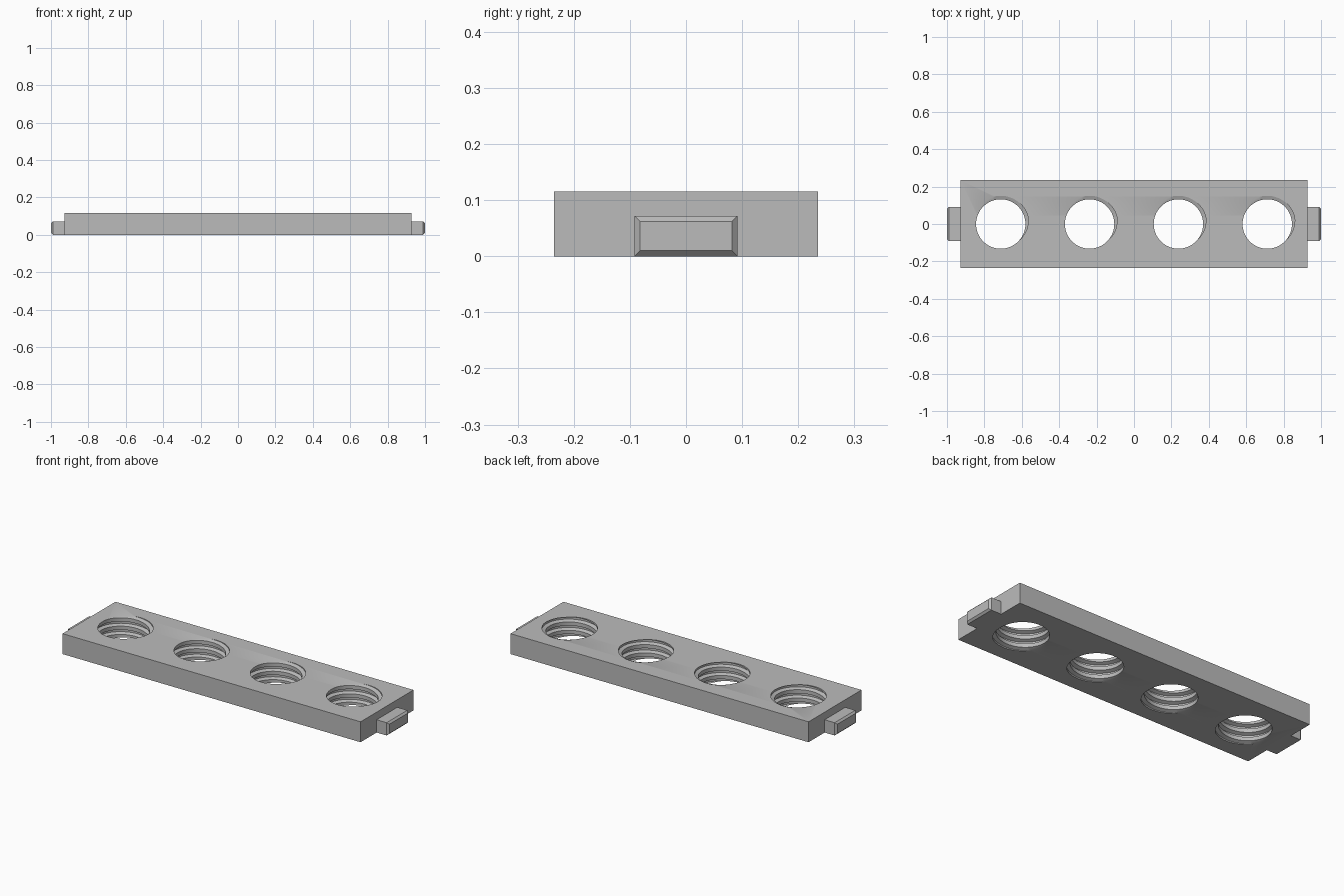
import bpy, bmesh, math

cube = bpy.data.objects.get("Cube")
if cube:
    bpy.data.objects.remove(cube, do_unlink=True)

HX, HY, H = 0.928, 0.235, 0.115          # plate half sizes and thickness
PITCH, R_MINOR, R_MAJOR = 0.047, 0.132, 0.151
HOLES = [-0.7125, -0.2375, 0.2375, 0.7125]
SEG = 64

grey = bpy.data.materials.new("plain_grey")
grey.use_nodes = True
colour = (0.5, 0.5, 0.5, 1)
grey.diffuse_color = colour
grey.node_tree.nodes["Principled BSDF"].inputs["Base Color"].default_value = colour


def finish(bm, name, smooth=False):
    bmesh.ops.recalc_face_normals(bm, faces=bm.faces)
    mesh = bpy.data.meshes.new(name)
    bm.to_mesh(mesh)
    bm.free()
    mesh.materials.append(grey)
    obj = bpy.data.objects.new(name, mesh)
    bpy.context.collection.objects.link(obj)
    if smooth:
        bpy.ops.object.select_all(action='DESELECT')
        obj.select_set(True)
        bpy.context.view_layer.objects.active = obj
        bpy.ops.object.shade_smooth_by_angle(angle=math.radians(25))
    return obj


def threaded_bore(bm, cx):
    """Helical thread surface running past both faces of the plate."""
    profile = [(-0.28, R_MINOR), (-0.125, R_MAJOR), (0.125, R_MAJOR), (0.28, R_MINOR)]
    rows = []
    for turn in range(-5, 3):
        for dz, r in profile:
            row = []
            for i in range(SEG + 1):
                a = math.tau * i / SEG
                z = H + PITCH * (turn + dz + a / math.tau - 1 / 6)
                row.append(bm.verts.new((cx + r * math.cos(a), r * math.sin(a), z)))
            rows.append(row)
    for low, high in zip(rows, rows[1:]):
        for i in range(SEG):
            bm.faces.new((low[i], low[i + 1], high[i + 1], high[i]))


# Plate with four threaded holes: trim the bores flush, then fill the faces around them
bm = bmesh.new()
for cx in HOLES:
    threaded_bore(bm, cx)
bmesh.ops.remove_doubles(bm, verts=bm.verts, dist=1e-5)
for z, up in ((H, 1), (0, -1)):
    bmesh.ops.bisect_plane(bm, geom=bm.verts[:] + bm.edges[:] + bm.faces[:], dist=1e-6,
                           plane_co=(0, 0, z), plane_no=(0, 0, up), clear_outer=True)
bmesh.ops.remove_doubles(bm, verts=bm.verts, dist=1e-5)

corners = [(-HX, -HY), (HX, -HY), (HX, HY), (-HX, HY)]
bottom, top = [[bm.verts.new((x, y, z)) for x, y in corners] for z in (0, H)]
for i in range(4):
    j = (i + 1) % 4
    bm.faces.new((bottom[i], bottom[j], top[j], top[i]))
for z in (0, H):
    rim = [e for e in bm.edges if e.is_boundary
           and all(abs(v.co.z - z) < 1e-4 for v in e.verts)]
    bmesh.ops.triangle_fill(bm, edges=rim, use_beauty=True, normal=(0, 0, 1))
finish(bm, "threaded_plate", smooth=True)


# End tabs with a chamfered outer face
def tab(name, side):
    half, height, c = 0.092, 0.072, 0.01
    bm = bmesh.new()
    rings = []
    for x, inset in ((HX, 0), (1 - c, 0), (1, c)):
        y, lo, hi = half - inset, inset, height - inset
        rings.append([bm.verts.new((side * x, py, pz))
                      for py, pz in ((-y, lo), (y, lo), (y, hi), (-y, hi))])
    for a, b in zip(rings, rings[1:]):
        for i in range(4):
            j = (i + 1) % 4
            bm.faces.new((a[i], a[j], b[j], b[i]))
    bm.faces.new(rings[0])
    bm.faces.new(rings[-1])
    finish(bm, name)


tab("left_tab", 1)
tab("right_tab", -1)
